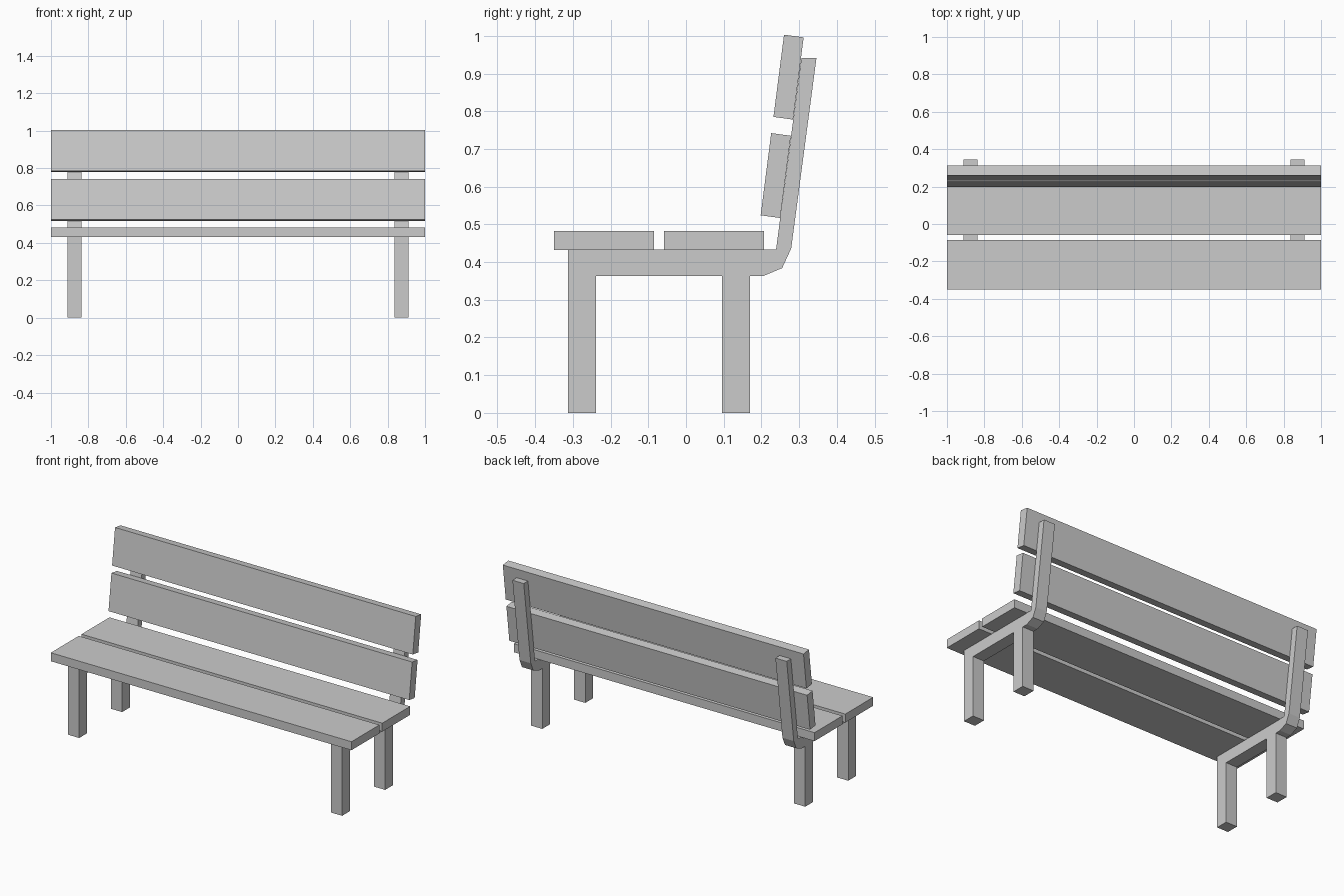
import bpy

if "Cube" in bpy.data.objects:
    bpy.data.objects.remove(bpy.data.objects["Cube"])


def extrude_profile(name, profile, x0, x1):
    """Extrude a closed (y, z) outline along x from x0 to x1."""
    n = len(profile)
    verts = [(x, y, z) for x in (x0, x1) for y, z in profile]
    faces = [tuple(reversed(range(n))), tuple(range(n, 2 * n))]
    faces += [(i, (i + 1) % n, (i + 1) % n + n, i + n) for i in range(n)]
    mesh = bpy.data.meshes.new(name)
    mesh.from_pydata(verts, [], faces)
    mesh.update()
    obj = bpy.data.objects.new(name, mesh)
    bpy.context.collection.objects.link(obj)
    return obj


# Side frames: front leg, rear leg, seat rail and leaning back post in one outline
frame = [
    (-0.313, 0), (-0.239, 0), (-0.239, 0.363), (0.095, 0.363),
    (0.095, 0), (0.170, 0), (0.170, 0.363), (0.205, 0.363),
    (0.255, 0.384), (0.279, 0.436), (0.346, 0.941), (0.306, 0.941),
    (0.239, 0.434), (-0.313, 0.434),
]
for side, x0 in (("left", -0.912), ("right", 0.837)):
    extrude_profile(f"{side}_frame", frame, x0, x0 + 0.075)

# Seat planks
for name, y in (("front_seat_plank", -0.350), ("rear_seat_plank", -0.058)):
    outline = [(y, 0.432), (y + 0.265, 0.432), (y + 0.265, 0.483), (y, 0.483)]
    extrude_profile(name, outline, -1, 1)

# Tilted backrest planks, placed by their lower front corner
for name, y, z in (("lower_back_plank", 0.198, 0.524), ("upper_back_plank", 0.232, 0.785)):
    outline = [(y, z), (y + 0.052, z - 0.007), (y + 0.080, z + 0.211), (y + 0.028, z + 0.218)]
    extrude_profile(name, outline, -1, 1)
